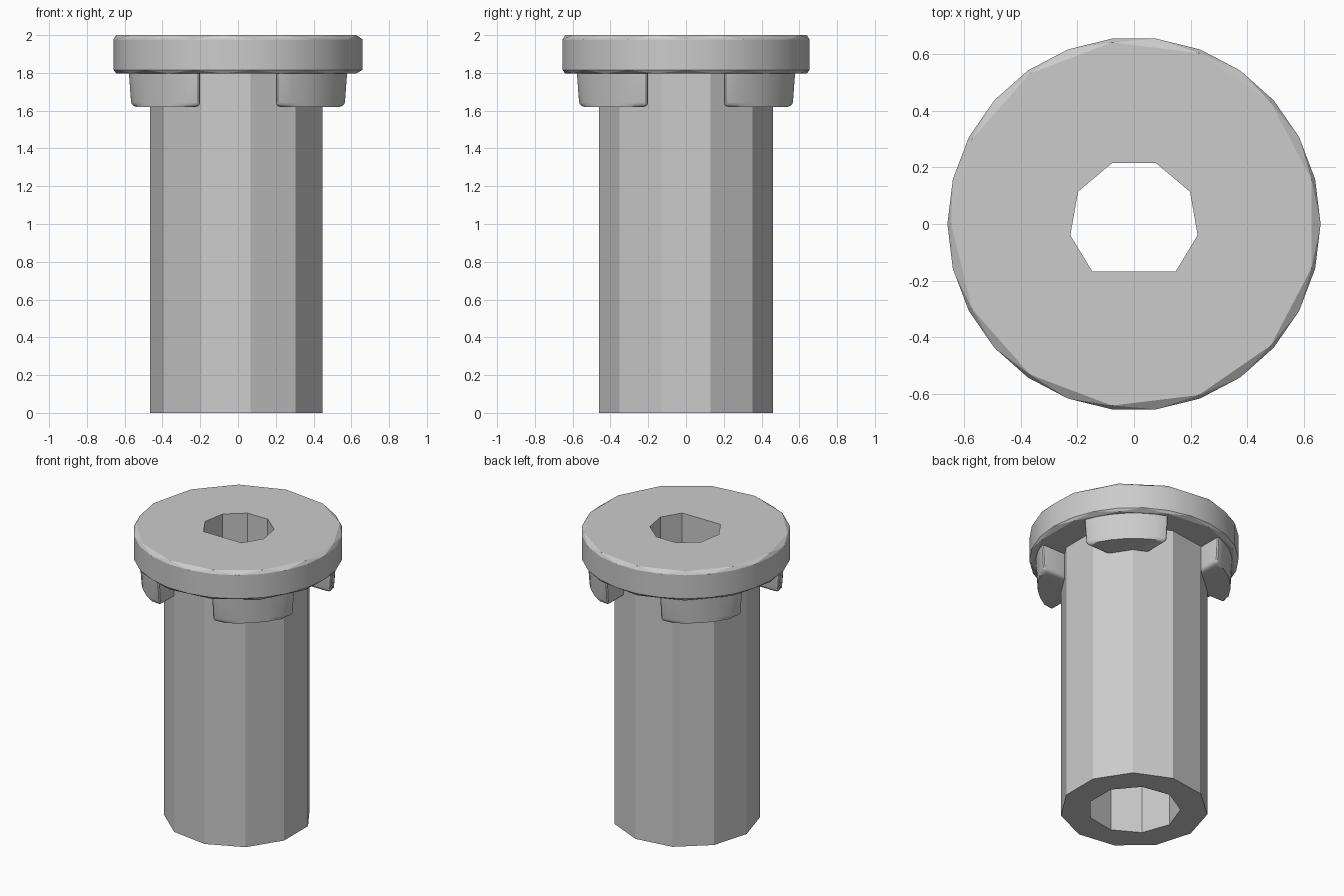
import bpy, bmesh
from math import sin, cos, pi, radians, asin

cube = bpy.data.objects.get("Cube")
if cube:
    bpy.data.objects.remove(cube, do_unlink=True)

grey = bpy.data.materials.new("plain_grey")
grey.use_nodes = True
COLOUR = (0.6, 0.6, 0.6, 1)
grey.diffuse_color = COLOUR
grey.node_tree.nodes["Principled BSDF"].inputs["Base Color"].default_value = COLOUR


def ring(bm, n, r, z, start=180.0, step=1):
    """Closed ring of vertices, taking every step-th corner of an n-gon."""
    return [bm.verts.new((r * cos(a), r * sin(a), z))
            for a in (radians(start) + 2 * pi * i / n for i in range(0, n, step))]


def wall(bm, low, high):
    n = len(low)
    for i in range(n):
        j = (i + 1) % n
        bm.faces.new((low[i], low[j], high[j], high[i]))


def cap(bm, outer, hole):
    """Flat face between an outline and a hole."""
    edges = []
    for loop in (outer, hole):
        for i, v in enumerate(loop):
            w = loop[(i + 1) % len(loop)]
            edges.append(bm.edges.get((v, w)) or bm.edges.new((v, w)))
    bmesh.ops.triangle_fill(bm, use_beauty=True, edges=edges)


def finish(bm, name, smooth_angle=None):
    bmesh.ops.recalc_face_normals(bm, faces=bm.faces)
    mesh = bpy.data.meshes.new(name)
    bm.to_mesh(mesh)
    bm.free()
    mesh.materials.append(grey)
    obj = bpy.data.objects.new(name, mesh)
    bpy.context.collection.objects.link(obj)
    if smooth_angle:
        bpy.ops.object.select_all(action='DESELECT')
        obj.select_set(True)
        bpy.context.view_layer.objects.active = obj
        bpy.ops.object.shade_smooth_by_angle(angle=radians(smooth_angle))
    return obj


HEAD_Z, TOP_Z = 1.8, 2.0

# Hollow eleven-sided shaft with a nine-sided bore
bm = bmesh.new()
low, high = ring(bm, 11, 0.465, 0), ring(bm, 11, 0.465, HEAD_Z)
bore_low, bore_high = ring(bm, 9, 0.292, 0), ring(bm, 9, 0.292, HEAD_Z)
wall(bm, low, high)
wall(bm, bore_low, bore_high)
cap(bm, low, bore_low)
finish(bm, "shaft")

# Flange: coarse rims above and below a finer side band, with a flat-sided hole
bm = bmesh.new()
under = ring(bm, 26, 0.645, HEAD_Z - 0.003, step=2)
side_low = ring(bm, 26, 0.658, HEAD_Z + 0.015)
side_high = ring(bm, 26, 0.658, TOP_Z - 0.022)
top = ring(bm, 26, 0.645, TOP_Z, step=2)
wall(bm, side_low, side_high)
for rim, side in ((under, side_low), (top, side_high)):
    for i in range(13):
        a, b = rim[i], rim[(i + 1) % 13]
        c, d, e = side[2 * i], side[2 * i + 1], side[(2 * i + 2) % 26]
        for tri in ((a, c, d), (a, d, b), (b, d, e)):
            bm.faces.new(tri)
hole_low = ring(bm, 9, 0.228, HEAD_Z - 0.003, start=-90)
hole_high = ring(bm, 9, 0.228, TOP_Z, start=-90)
for v in hole_low + hole_high:
    v.co.y = max(v.co.y, -0.168)
wall(bm, hole_low, hole_high)
cap(bm, under, hole_low)
cap(bm, top, hole_high)
finish(bm, "flange", 25)

# Four rounded lugs, separated by a cross of straight slots
SLOT, STEPS = 0.2, 6


def lug_outline(bm, r, z):
    a0 = asin(SLOT / r)
    arc = [a0 + (pi / 2 - 2 * a0) * i / STEPS for i in range(STEPS + 1)]
    points = [(r * cos(a), r * sin(a)) for a in arc]
    points += [(SLOT, 0.4), (0.3, 0.3), (0.4, SLOT)]
    return [bm.verts.new((x, y, z)) for x, y in points]


for name, sx, sy in (("back_left_lug", 1, 1), ("back_right_lug", -1, 1),
                     ("front_right_lug", -1, -1), ("front_left_lug", 1, -1)):
    bm = bmesh.new()
    bottom, upper = lug_outline(bm, 0.607, 1.62), lug_outline(bm, 0.62, HEAD_Z + 0.01)
    wall(bm, bottom, upper)
    bm.faces.new(bottom)
    bm.faces.new(upper)
    round_edges = [bm.edges.get((bottom[i], bottom[i + 1])) for i in range(STEPS + 1)]
    round_edges += [bm.edges.get((bottom[-1], bottom[0]))]
    round_edges += [bm.edges.get((bottom[i], upper[i])) for i in (0, STEPS)]
    bmesh.ops.bevel(bm, geom=round_edges, offset=0.025, segments=3,
                    profile=0.5, affect='EDGES')
    for v in bm.verts:
        v.co.x *= sx
        v.co.y *= sy
    finish(bm, name, 35)
